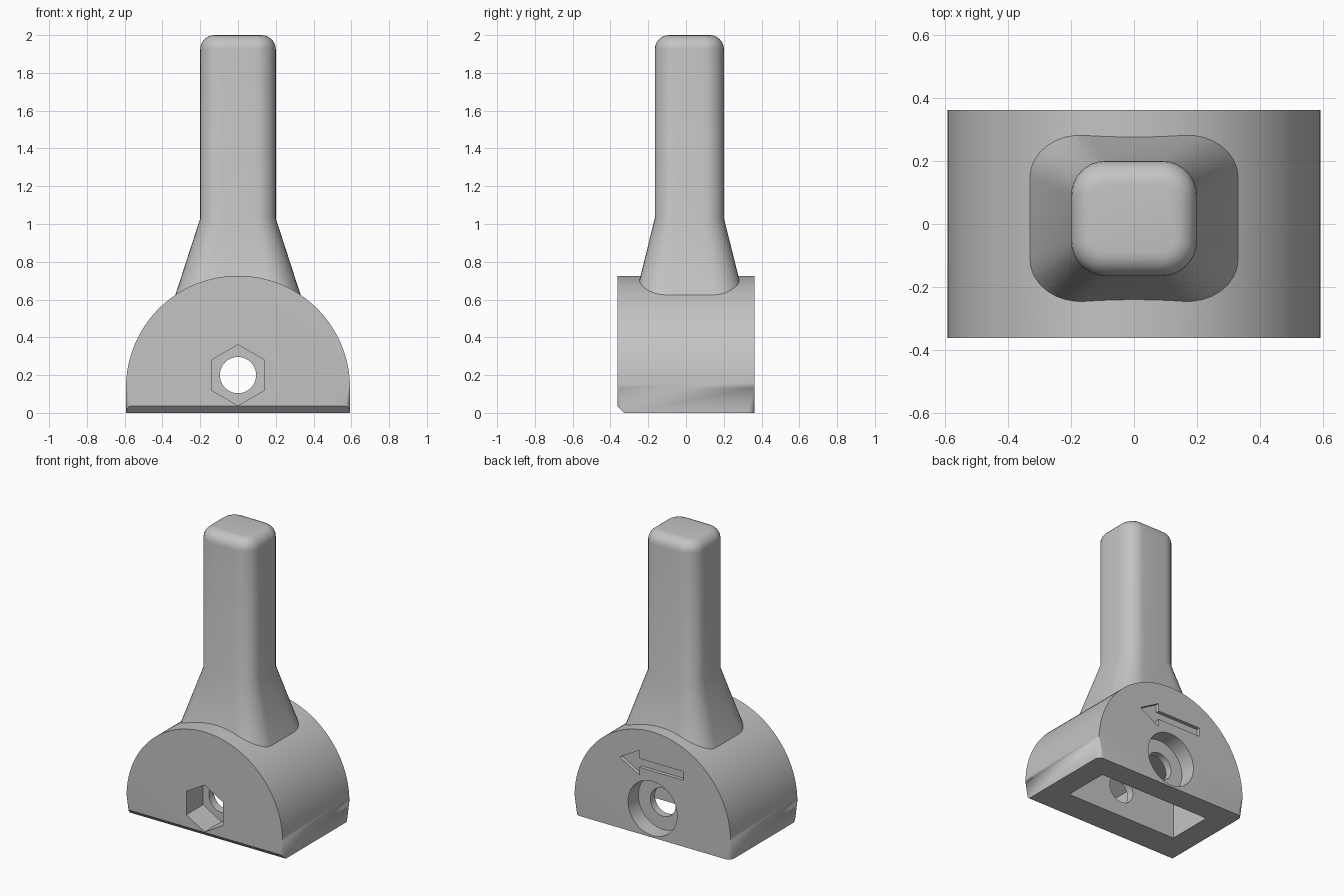
import bpy, bmesh
from math import sin, cos, pi
from mathutils import Vector

if "Cube" in bpy.data.objects:
    bpy.data.objects.remove(bpy.data.objects["Cube"], do_unlink=True)

grey = bpy.data.materials.new("plain_grey")
grey.use_nodes = True
grey.diffuse_color = (0.55, 0.55, 0.55, 1)
grey.node_tree.nodes["Principled BSDF"].inputs["Base Color"].default_value = grey.diffuse_color


def make_object(name, bm):
    bmesh.ops.recalc_face_normals(bm, faces=bm.faces)
    mesh = bpy.data.meshes.new(name)
    bm.to_mesh(mesh)
    bm.free()
    mesh.materials.append(grey)
    obj = bpy.data.objects.new(name, mesh)
    bpy.context.collection.objects.link(obj)
    return obj


def loft(rings):
    """Closed skin through rings of equal point count."""
    bm = bmesh.new()
    loops = [[bm.verts.new(p) for p in ring] for ring in rings]
    n = len(loops[0])
    for a, b in zip(loops, loops[1:]):
        for i in range(n):
            j = (i + 1) % n
            bm.faces.new((a[i], a[j], b[j], b[i]))
    bm.faces.new(loops[0][::-1])
    bm.faces.new(loops[-1])
    return bm


def prism(outline, y0, y1):
    """Extrude an x-z outline along y."""
    return loft([[(x, y, z) for x, z in outline] for y in (y0, y1)])


def polygon(radius, sides, z, turn=0.0):
    return [(radius * sin(2 * pi * i / sides + turn), z + radius * cos(2 * pi * i / sides + turn))
            for i in range(sides)]


def rounded_rect(hx, hy, r, z, y_mid=0.018, steps=8):
    ring = []
    for k, (sx, sy) in enumerate(((1, 1), (-1, 1), (-1, -1), (1, -1))):
        for i in range(steps + 1):
            a = pi / 2 * (k + i / steps)
            ring.append((sx * (hx - r) + r * cos(a), y_mid + sy * (hy - r) + r * sin(a), z))
    return ring


# Arched body with rounded front and back rims
R, SPRING, HALF = 0.593, 0.133, 0.363
arch = [(R, 0)] + [(R * cos(pi * i / 64), SPRING + R * sin(pi * i / 64)) for i in range(65)] + [(-R, 0)]
bm = prism(arch, -HALF, HALF)
rim = [e for e in bm.edges
       if abs(e.verts[0].co.y - e.verts[1].co.y) < 1e-5
       and max(v.co.z for v in e.verts) > 0.01]
bmesh.ops.bevel(bm, geom=rim, offset=0.038, segments=5, profile=0.5, affect='EDGES')

# Chamfer along the bottom front edge
cut = bmesh.ops.bisect_plane(bm, geom=bm.verts[:] + bm.edges[:] + bm.faces[:],
                             plane_co=Vector((0, -HALF, 0.036)),
                             plane_no=Vector((0, -1, -1)), clear_outer=True)
bmesh.ops.holes_fill(bm, edges=[e for e in bm.edges if e.is_boundary], sides=0)
body = make_object("handle_body", bm)

# Post: flared root, straight shaft and rounded tip
HX, HY, TIP = 0.2, 0.183, 0.075
rings = [rounded_rect(0.372, 0.315, 0.17, 0.5), rounded_rect(HX, HY, 0.11, 1.03)]
for i in range(7):
    a = pi / 2 * i / 6
    inset = TIP * (1 - cos(a))
    rings.append(rounded_rect(HX - inset, HY - inset, 0.11 - inset, 2 - TIP + TIP * sin(a)))
post = make_object("post", loft(rings))

# Cutters: underside pocket, screw bore, nut recess, screw head recess, arrow
pocket = [(-0.43, -0.1), (0.43, -0.1), (0.43, 0.4), (-0.43, 0.4)]
arrow = [(0.25, 0.487), (0.1, 0.572), (0.1, 0.517), (-0.236, 0.517),
         (-0.236, 0.457), (0.1, 0.457), (0.1, 0.402)]
cutters = [
    make_object("pocket_cutter", prism(pocket, -0.125, 0.2)),
    make_object("bore_cutter", prism(polygon(0.096, 40, 0.2), -0.5, 0.5)),
    make_object("nut_cutter", prism(polygon(0.161, 6, 0.2), -0.5, -0.18)),
    make_object("screw_head_cutter", prism(polygon(0.187, 48, 0.2), 0.25, 0.5)),
    make_object("arrow_cutter", prism(arrow, HALF - 0.025, 0.5)),
]

# Join the post, then cut the recesses
bpy.context.view_layer.objects.active = body
for tool, operation in [(post, 'UNION')] + [(c, 'DIFFERENCE') for c in cutters]:
    mod = body.modifiers.new(tool.name, 'BOOLEAN')
    mod.object = tool
    mod.operation = operation
    mod.solver = 'EXACT'
    bpy.ops.object.modifier_apply(modifier=mod.name)
    bpy.data.objects.remove(tool, do_unlink=True)

bpy.ops.object.select_all(action='DESELECT')
body.select_set(True)
bpy.ops.object.shade_smooth_by_angle(angle=pi / 6)
